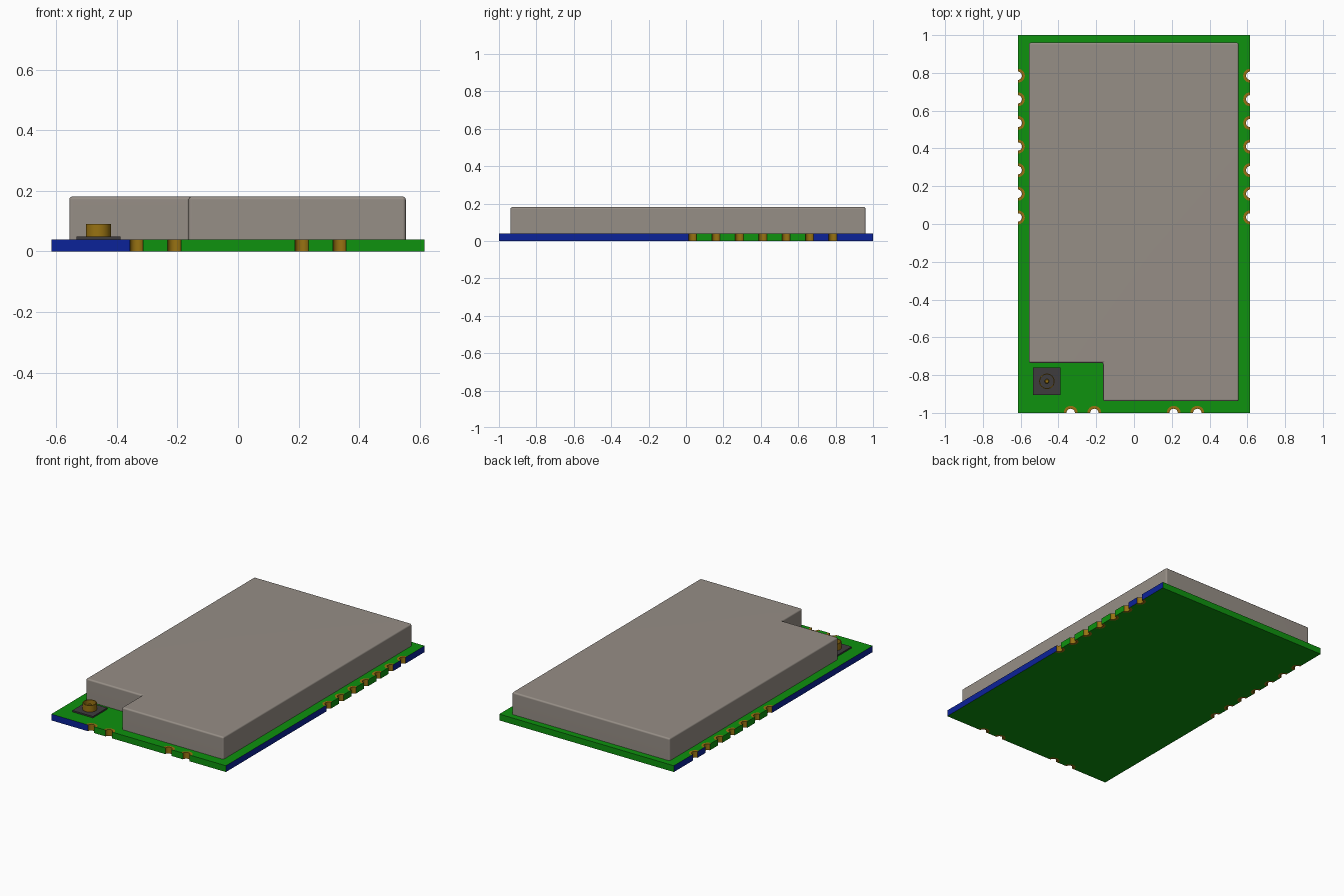
import bpy, bmesh, math
from mathutils import Vector

if "Cube" in bpy.data.objects:
    bpy.data.objects.remove(bpy.data.objects["Cube"], do_unlink=True)


def material(name, rgb):
    """Flat material from sRGB 0-255 values."""
    lin = [((c / 255 + 0.055) / 1.055) ** 2.4 if c > 10 else c / 255 / 12.92 for c in rgb]
    m = bpy.data.materials.new(name)
    m.use_nodes = True
    m.diffuse_color = (*lin, 1)
    m.node_tree.nodes["Principled BSDF"].inputs["Base Color"].default_value = (*lin, 1)
    return m


GREEN = material("board green", (14, 146, 14))
BLUE = material("edge blue", (11, 34, 152))
GOLD = material("gold", (152, 114, 18))
GREY = material("shield grey", (150, 142, 134))
DARK = material("connector dark grey", (62, 60, 61))


def finish(bm, name, mats, smooth=True):
    bmesh.ops.recalc_face_normals(bm, faces=bm.faces)
    me = bpy.data.meshes.new(name)
    bm.to_mesh(me)
    bm.free()
    for m in mats:
        me.materials.append(m)
    ob = bpy.data.objects.new(name, me)
    bpy.context.collection.objects.link(ob)
    if smooth:
        bpy.ops.object.select_all(action="DESELECT")
        ob.select_set(True)
        bpy.context.view_layer.objects.active = ob
        bpy.ops.object.shade_smooth_by_angle(angle=math.radians(35))
    return ob


def raise_faces(bm, height):
    """Turn flat faces into a closed solid of the given height."""
    res = bmesh.ops.extrude_face_region(bm, geom=bm.faces[:], use_keep_orig=True)
    top = [g for g in res["geom"] if isinstance(g, bmesh.types.BMVert)]
    bmesh.ops.translate(bm, verts=top, vec=(0, 0, height))


# Circuit board with half-round plated notches along three edges
HX, HY, THICK = 0.615, 1.0, 0.04
HOLE_R, PAD_R, SEG = 0.022, 0.037, 12
side_y = [0.035 + 0.125 * i for i in range(7)]
front_x = [-0.335, -0.21, 0.21, 0.335]
# each edge: start corner, travel direction, pad centres in travel order
edges = [
    ((-HX, -HY), (1, 0), [(x, -HY) for x in front_x]),
    ((HX, -HY), (0, 1), [(HX, y) for y in side_y]),
    ((HX, HY), (-1, 0), []),
    ((-HX, HY), (0, -1), [(-HX, y) for y in reversed(side_y)]),
]

bm = bmesh.new()


def arc(p, d, r):
    """Half circle from the edge into the board and back."""
    p, d = Vector((*p, 0)), Vector((*d, 0))
    n = Vector((-d.y, d.x, 0))
    return [bm.verts.new(p - d * r * math.cos(t) + n * r * math.sin(t))
            for t in (math.pi * i / SEG for i in range(SEG + 1))]


outline = []
for corner, d, pads in edges:
    outline.append(bm.verts.new((*corner, 0)))
    for p in pads:
        outer, inner = arc(p, d, PAD_R), arc(p, d, HOLE_R)
        outline += outer
        bm.faces.new(outer + inner[::-1]).material_index = 2
bm.faces.new(outline)
raise_faces(bm, THICK)

# Board walls: plated notches gold, outer edges green or blue by position
bm.normal_update()
for f in bm.faces:
    if abs(f.normal.z) > 0.5:
        continue
    c = f.calc_center_median()
    on_side, on_end = abs(c.x) > HX - 1e-4, abs(c.y) > HY - 1e-4
    if not (on_side or on_end):
        f.material_index = 2
    elif on_side:
        f.material_index = 1 if c.y < 0.02 or c.y > 0.67 else 0
    else:
        f.material_index = 1 if c.y < 0 and c.x < -0.34 else 0
finish(bm, "circuit_board", [GREEN, BLUE, GOLD])

# Shield can: notched outline with softly rounded edges
bm = bmesh.new()
can = [(-0.163, -0.938), (0.554, -0.938), (0.554, 0.96),
       (-0.557, 0.96), (-0.557, -0.735), (-0.163, -0.735)]
bm.faces.new([bm.verts.new((x, y, THICK)) for x, y in can])
raise_faces(bm, 0.141)
rounded = [e for e in bm.edges if max(v.co.z for v in e.verts) > THICK + 0.01]
bmesh.ops.bevel(bm, geom=rounded, offset=0.01, segments=3, profile=0.5, affect="EDGES")
shield = finish(bm, "shield_can", [GREY])
shield.modifiers.new("even_shading", "WEIGHTED_NORMAL").keep_sharp = True

# Antenna connector: square base, thin tube and centre pin
CX, CY, BASE_TOP = -0.461, -0.833, 0.049
bm = bmesh.new()
bmesh.ops.create_cube(bm, size=1)
bmesh.ops.scale(bm, verts=bm.verts, vec=(0.145, 0.145, BASE_TOP - THICK))
bmesh.ops.translate(bm, verts=bm.verts, vec=(CX, CY, (BASE_TOP + THICK) / 2))
finish(bm, "connector_base", [DARK], smooth=False)


def lathe(name, profile, mat, steps=32):
    """Spin an (r, z) profile round the connector axis."""
    bm = bmesh.new()
    vs = [bm.verts.new((CX + r, CY, z)) for r, z in profile]
    es = [bm.edges.new(pair) for pair in zip(vs, vs[1:])]
    bmesh.ops.spin(bm, geom=vs + es, cent=(CX, CY, 0), axis=(0, 0, 1),
                   angle=math.tau, steps=steps)
    bmesh.ops.remove_doubles(bm, verts=bm.verts, dist=1e-5)
    return finish(bm, name, [mat])


lathe("connector_tube", [(0.041, BASE_TOP), (0.041, 0.091), (0.036, 0.091),
                         (0.036, BASE_TOP), (0.041, BASE_TOP)], GOLD)
lathe("connector_pin_collar", [(0.021, BASE_TOP), (0.021, 0.054), (0, 0.054)], DARK)
lathe("connector_pin", [(0.012, BASE_TOP), (0.012, 0.078), (0.008, 0.082), (0, 0.082)], GOLD)
